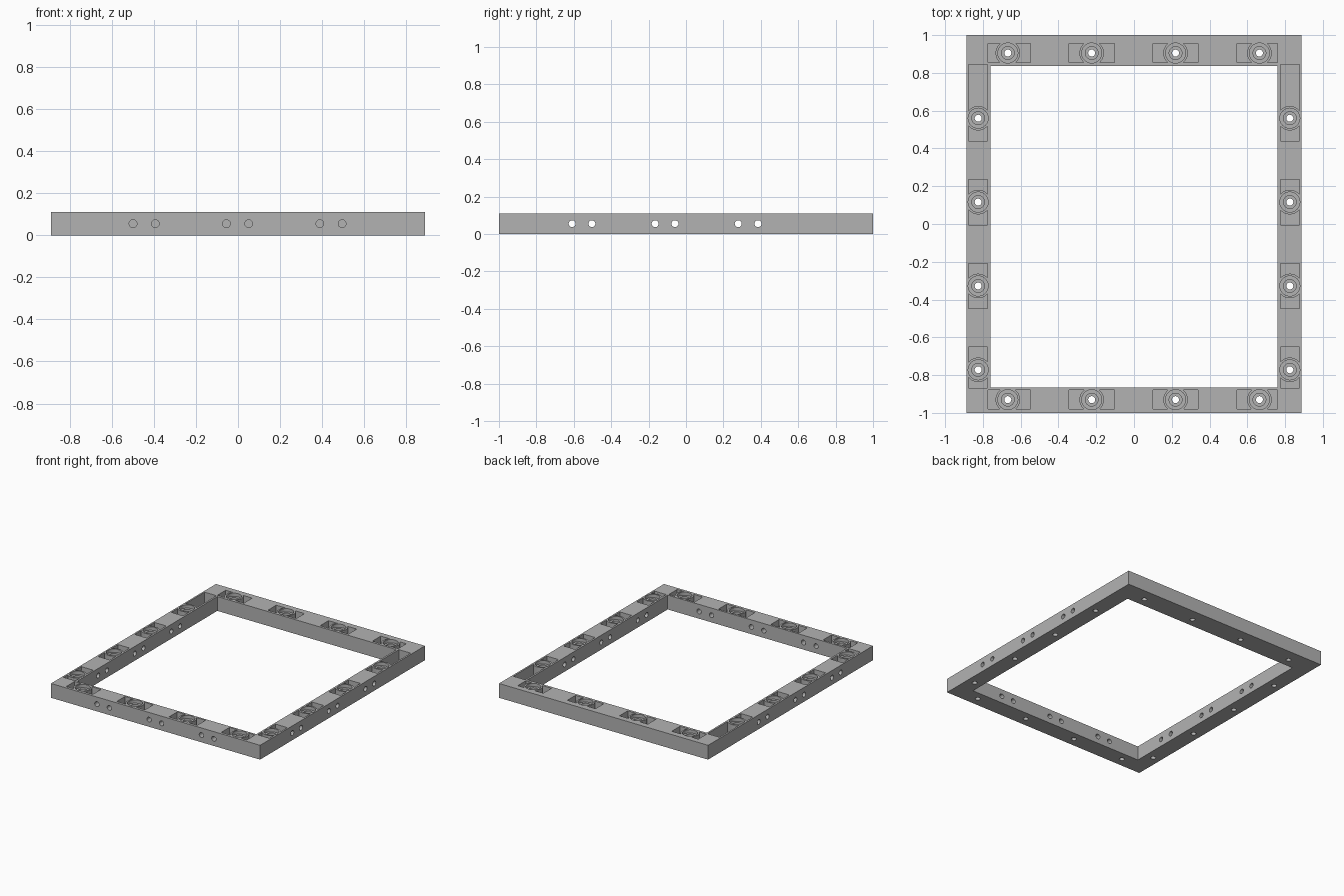
import bpy, bmesh, math
from mathutils import Matrix, Vector

if "Cube" in bpy.data.objects:
    bpy.data.objects.remove(bpy.data.objects["Cube"], do_unlink=True)

HEIGHT = 0.11
FLOOR = 0.02
HALF_W = 0.05       # half width of a pocket
REACH = 0.12        # pocket end, from the boss centre
BOSS_R = 0.065
BORE_R = 0.053
HEAD_R = 0.034
HOLE_R = 0.0185
PITCH = 0.444

grey = bpy.data.materials.new("plain grey")
grey.use_nodes = True
grey.diffuse_color = (0.45, 0.45, 0.45, 1)
grey.node_tree.nodes["Principled BSDF"].inputs["Base Color"].default_value = (0.45, 0.45, 0.45, 1)


def prism(bm, points, z0, z1, matrix=Matrix()):
    """Extrude a flat outline from z0 to z1."""
    face = bm.faces.new([bm.verts.new(matrix @ Vector((u, v, z0))) for u, v in points])
    out = bmesh.ops.extrude_face_region(bm, geom=[face])
    shift = matrix.to_3x3() @ Vector((0, 0, z1 - z0))
    bmesh.ops.translate(bm, verts=[g for g in out["geom"] if isinstance(g, bmesh.types.BMVert)], vec=shift)


def circle(r, n=32):
    return [(r * math.cos(2 * math.pi * i / n), r * math.sin(2 * math.pi * i / n)) for i in range(n)]


def rect(x0, x1, y0, y1):
    return [(x0, y0), (x1, y0), (x1, y1), (x0, y1)]


def finish(name, bm):
    bmesh.ops.recalc_face_normals(bm, faces=bm.faces)
    mesh = bpy.data.meshes.new(name)
    bm.to_mesh(mesh)
    bm.free()
    ob = bpy.data.objects.new(name, mesh)
    bpy.context.collection.objects.link(ob)
    return ob


def pocket_half(bm, end, side, matrix):
    """Rectangular pocket whose inner end curves around the boss."""
    limit = math.asin(HALF_W / BOSS_R)
    arc = [limit * (1 - 2 * i / 12) for i in range(13)]
    outline = [(end, -HALF_W), (end, HALF_W)]
    outline += [(BOSS_R * math.cos(a), BOSS_R * math.sin(a)) for a in arc]
    prism(bm, [(side * u, v) for u, v in outline], FLOOR, 0.2, matrix)


# Bosses: centre, direction and pocket reach on each side
along_y = Matrix.Rotation(math.pi / 2, 4, "Z")
bosses = []
for i in range(4):
    x = -0.668 + PITCH * i
    low = 0.105 if i == 0 else REACH
    high = 0.097 if i == 3 else REACH
    for y in (0.905, -0.93):
        bosses.append((Matrix.Translation((x, y, 0)), low, high))
    y = 0.56 - PITCH * i
    high = 0.285 if i == 0 else REACH
    low = 0.095 if i == 3 else REACH
    for x in (-0.825, 0.825):
        bosses.append((Matrix.Translation((x, y, 0)) @ along_y, low, high))

# Cutters: pockets with wide recesses, screw head bores, through holes
pockets, heads, holes, opening = (bmesh.new() for _ in range(4))
for matrix, low, high in bosses:
    pocket_half(pockets, low, -1, matrix)
    pocket_half(pockets, high, 1, matrix)
    prism(pockets, circle(BORE_R), 0.085, 0.2, matrix)
    prism(heads, circle(HEAD_R), 0.035, 0.3, matrix)
    prism(holes, circle(HOLE_R, 24), -0.1, 0.3, matrix)

# Paired cross holes between the bosses, in the front bar and both side bars
to_y = Matrix.Rotation(math.pi / 2, 4, "X")
to_x = Matrix.Rotation(math.pi / 2, 4, "Y")
for i in range(3):
    for d in (-0.053, 0.053):
        x = -0.446 + PITCH * i + d
        prism(holes, circle(HOLE_R, 24), -0.2, 0.2, Matrix.Translation((x, -0.93, 0.055)) @ to_y)
        y = -0.556 + PITCH * i + d
        for side in (-0.825, 0.825):
            prism(holes, circle(HOLE_R, 24), -0.2, 0.2, Matrix.Translation((side, y, 0.055)) @ to_x)
prism(opening, rect(-0.761, 0.761, -0.865, 0.836), -0.1, 0.3)

# Frame body
body = bmesh.new()
prism(body, rect(-0.888, 0.888, -1, 1), 0, HEIGHT)
frame = finish("frame", body)
cutters = [finish(n, b) for n, b in (("opening_cutter", opening), ("pocket_cutter", pockets),
                                     ("head_cutter", heads), ("hole_cutter", holes))]
for cutter in cutters:
    cutter.hide_render = True
    mod = frame.modifiers.new(cutter.name, "BOOLEAN")
    mod.operation = "DIFFERENCE"
    mod.solver = "EXACT"
    mod.object = cutter

# Bake the cuts and drop the cutters
bpy.context.view_layer.update()
result = bpy.data.meshes.new_from_object(frame.evaluated_get(bpy.context.evaluated_depsgraph_get()))
frame.modifiers.clear()
frame.data = result
for cutter in cutters:
    bpy.data.objects.remove(cutter, do_unlink=True)
frame.data.materials.clear()
frame.data.materials.append(grey)
bpy.context.view_layer.objects.active = frame
frame.select_set(True)
bpy.ops.object.shade_smooth_by_angle(angle=math.radians(30))
